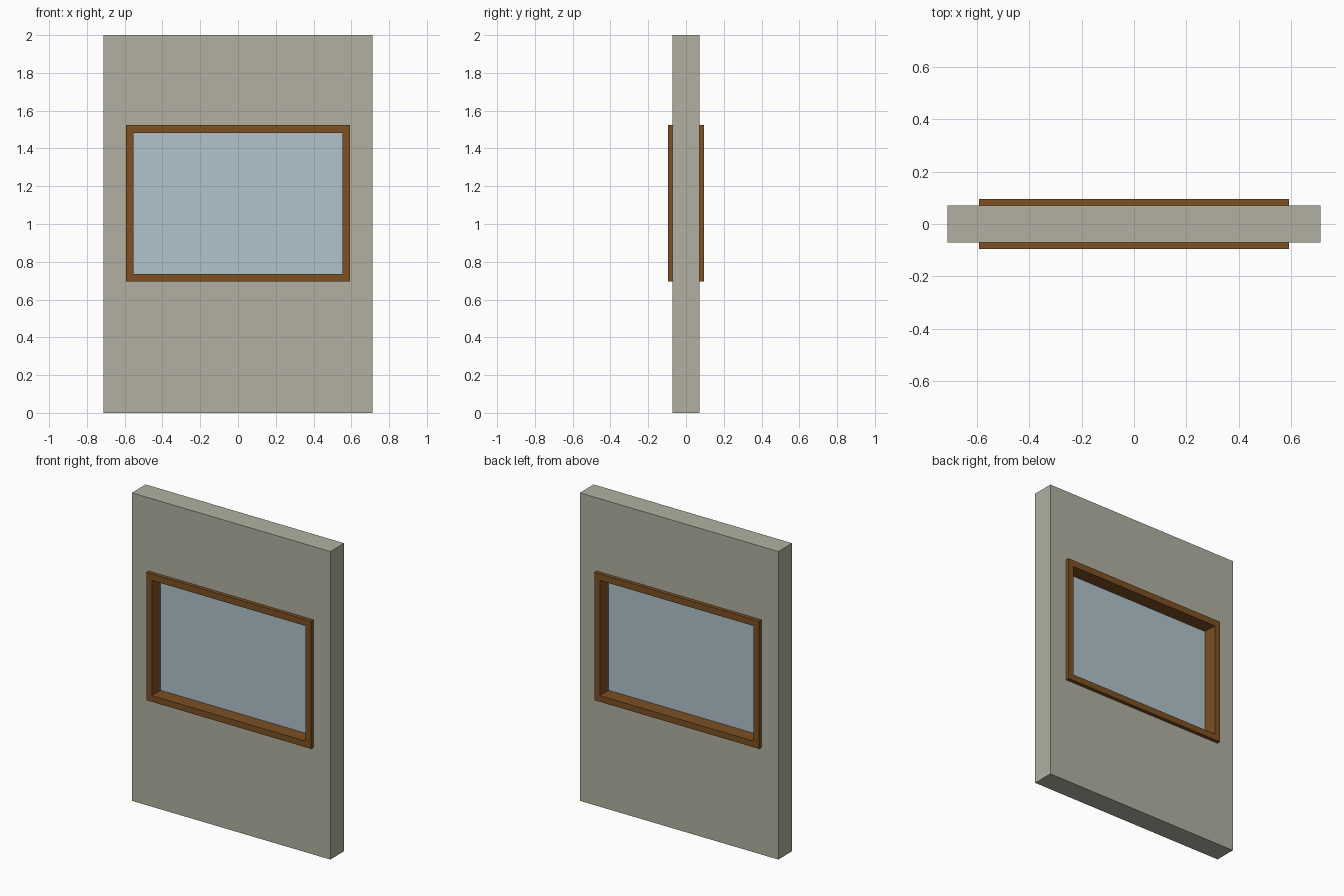
import bpy, bmesh

if "Cube" in bpy.data.objects:
    bpy.data.objects.remove(bpy.data.objects["Cube"])


def material(name, srgb):
    m = bpy.data.materials.new(name)
    lin = [((c / 255 + 0.055) / 1.055) ** 2.4 for c in srgb]
    m.diffuse_color = (*lin, 1)
    m.use_nodes = True
    m.node_tree.nodes["Principled BSDF"].inputs["Base Color"].default_value = m.diffuse_color
    return m


def finish(name, bm, mat):
    bmesh.ops.recalc_face_normals(bm, faces=bm.faces)
    mesh = bpy.data.meshes.new(name)
    bm.to_mesh(mesh)
    bm.free()
    mesh.materials.append(mat)
    obj = bpy.data.objects.new(name, mesh)
    bpy.context.collection.objects.link(obj)
    return obj


def loop(bm, rect, y):
    """Rectangle (half width, bottom, top) of vertices at depth y."""
    w, b, t = rect
    return [bm.verts.new((x, y, z)) for x, z in ((-w, b), (w, b), (w, t), (-w, t))]


def ring(name, outer, inner, depth, mat):
    """Rectangular slab with a rectangular opening, centred on y = 0."""
    bm = bmesh.new()
    loops = [loop(bm, outer, -depth), loop(bm, inner, -depth),
             loop(bm, inner, depth), loop(bm, outer, depth)]
    for a, b in zip(loops, loops[1:] + loops[:1]):
        for i in range(4):
            j = (i + 1) % 4
            bm.faces.new((a[i], a[j], b[j], b[i]))
    return finish(name, bm, mat)


def slab(name, rect, depth, mat):
    bm = bmesh.new()
    a, b = loop(bm, rect, -depth), loop(bm, rect, depth)
    bm.faces.new(a)
    bm.faces.new(b)
    for i in range(4):
        j = (i + 1) % 4
        bm.faces.new((a[i], a[j], b[j], b[i]))
    return finish(name, bm, mat)


plaster = material("warm grey plaster", (178, 176, 162))
wood = material("brown wood", (125, 80, 34))
glass = material("pale blue glass", (176, 195, 203))

WALL = (0.713, 0.0, 2.0)
FRAME = (0.592, 0.695, 1.525)
OPENING = (0.553, 0.735, 1.483)

# Wall panel with the window opening
ring("wall", WALL, FRAME, 0.071, plaster)
# Frame standing proud of both wall faces
ring("window_frame", FRAME, OPENING, 0.095, wood)
# Thin pane in the middle of the frame
slab("window_pane", OPENING, 0.004, glass)
